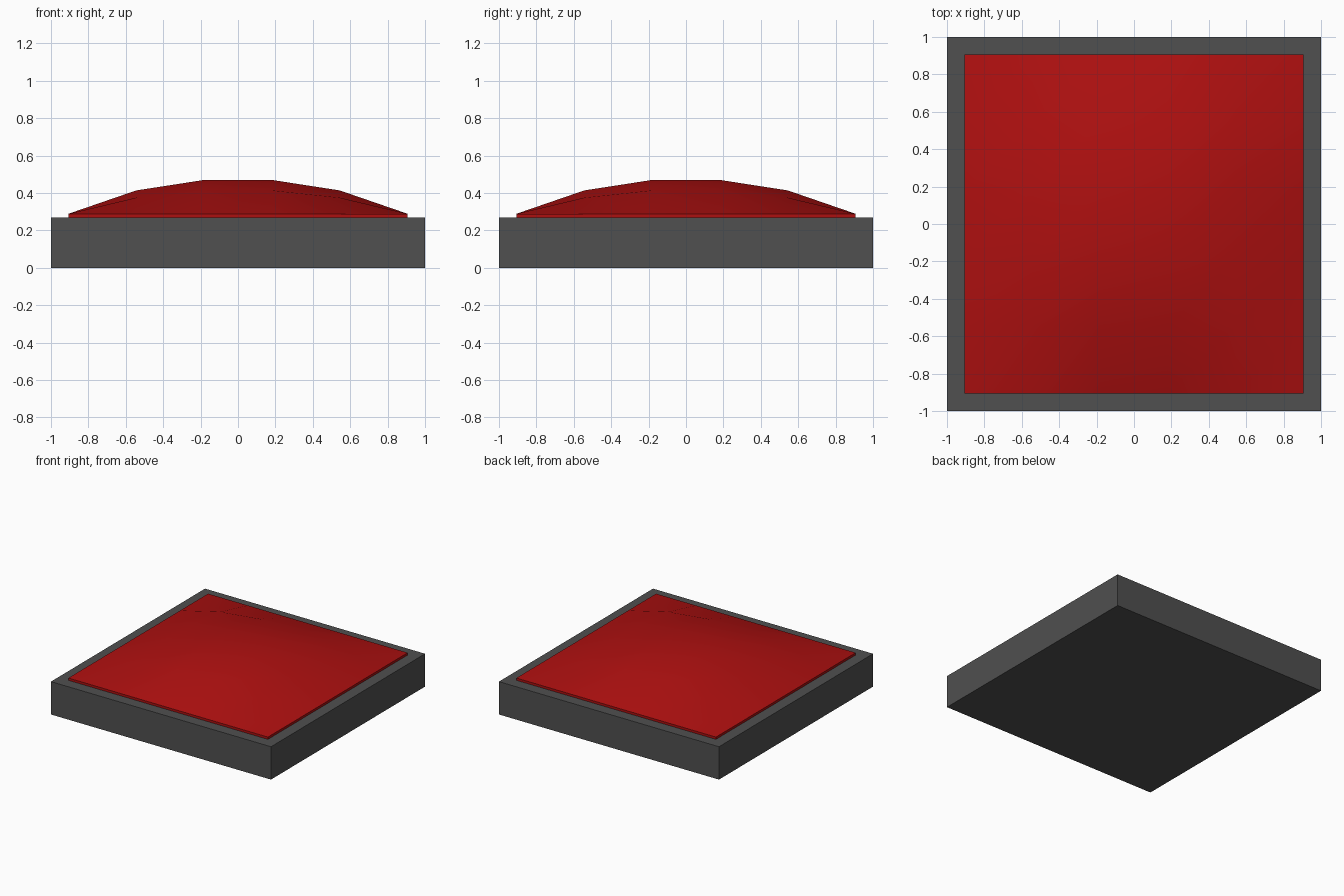
import bpy, bmesh

if "Cube" in bpy.data.objects:
    bpy.data.objects.remove(bpy.data.objects["Cube"])


def material(name, color):
    m = bpy.data.materials.new(name)
    m.diffuse_color = (*color, 1)
    m.use_nodes = True
    m.node_tree.nodes["Principled BSDF"].inputs["Base Color"].default_value = m.diffuse_color
    return m


def finish(bm, name, mat):
    bmesh.ops.recalc_face_normals(bm, faces=bm.faces)
    me = bpy.data.meshes.new(name)
    bm.to_mesh(me)
    bm.free()
    me.materials.append(mat)
    ob = bpy.data.objects.new(name, me)
    bpy.context.collection.objects.link(ob)
    return ob


dark = material("dark grey", (0.08, 0.08, 0.08))
red = material("deep red", (0.42, 0.005, 0.005))

# Square base slab
bm = bmesh.new()
bmesh.ops.create_cube(bm, size=1)
for v in bm.verts:
    v.co = (v.co.x * 2, v.co.y * 2, 0.27 * (v.co.z + 0.5))
finish(bm, "base", dark)

# Domed pad: a 5 x 5 grid raised towards the middle, with a thin upright edge
HALF, RIM, RISE = 0.907, 0.289, 0.181
bm = bmesh.new()
bmesh.ops.create_grid(bm, x_segments=5, y_segments=5, size=HALF)


def swell(t):
    t = abs(t) / HALF
    return 0.0 if t > 0.9 else (0.69 if t > 0.4 else 1.0)


for v in bm.verts:
    v.co.z = RIM + RISE * swell(v.co.x) * swell(v.co.y)
border = [e for e in bm.edges if e.is_boundary]
ext = bmesh.ops.extrude_edge_only(bm, edges=border)
for v in ext["geom"]:
    if isinstance(v, bmesh.types.BMVert):
        v.co.z = 0.265
bmesh.ops.holes_fill(bm, edges=[e for e in bm.edges if e.is_boundary])
pad = finish(bm, "pad", red)
bpy.context.view_layer.objects.active = pad
pad.select_set(True)
bpy.ops.object.shade_smooth_by_angle(angle=0.7)
